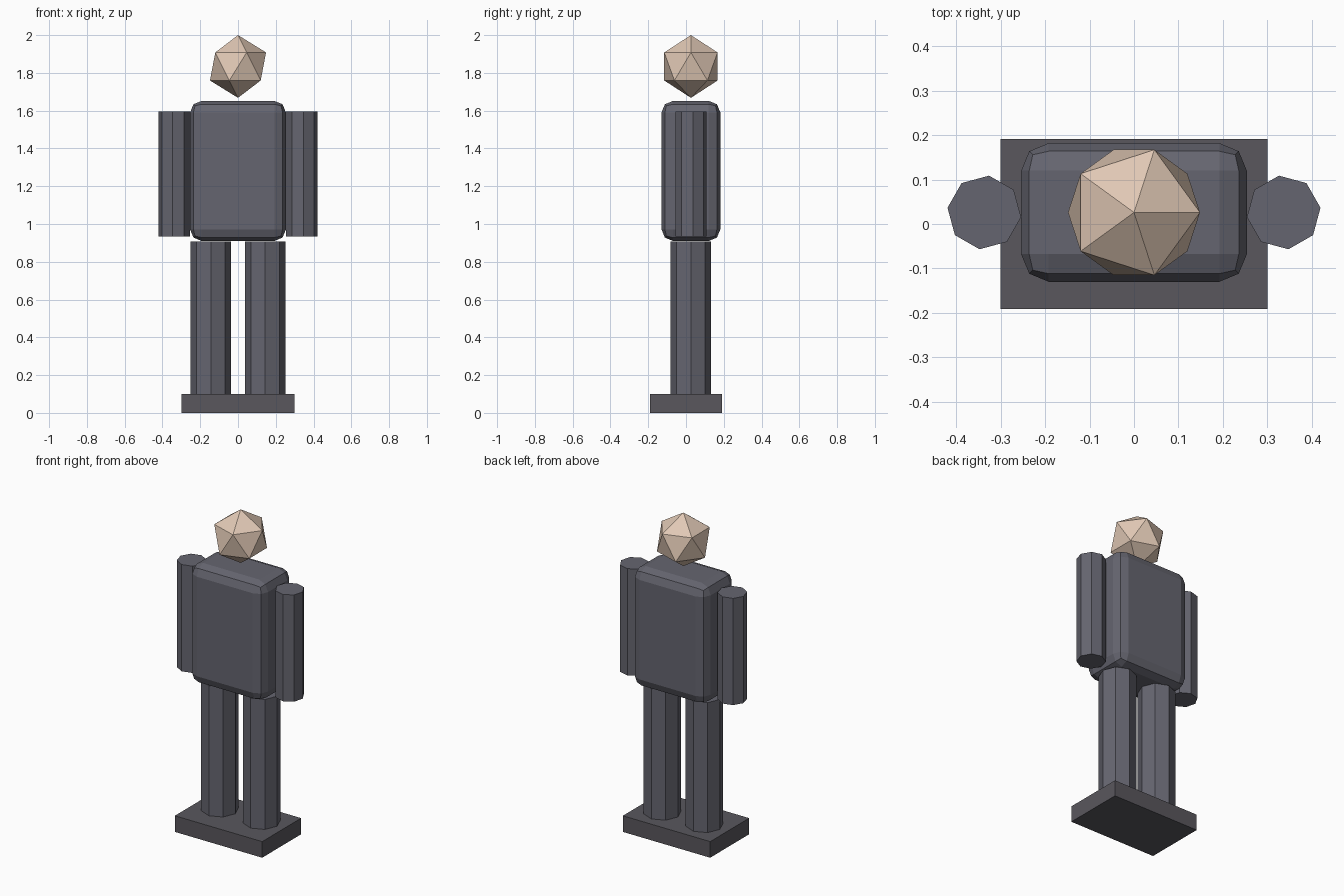
import bpy, math

if "Cube" in bpy.data.objects:
    bpy.data.objects.remove(bpy.data.objects["Cube"])

CY = 0.026  # the figure stands slightly behind the base centre


def material(name, rgb):
    m = bpy.data.materials.new(name)
    m.diffuse_color = (*rgb, 1)
    m.use_nodes = True
    m.node_tree.nodes["Principled BSDF"].inputs["Base Color"].default_value = m.diffuse_color
    return m


cloth = material("cloth", (0.13, 0.13, 0.16))
stone = material("stone", (0.10, 0.095, 0.11))
skin = material("skin", (0.75, 0.58, 0.46))


def finish(name, mat):
    ob = bpy.context.object
    ob.name = name
    ob.data.materials.append(mat)
    return ob


def box(name, size, centre, mat):
    bpy.ops.mesh.primitive_cube_add(size=1, location=centre)
    ob = finish(name, mat)
    ob.scale = size
    bpy.ops.object.transform_apply(location=False, rotation=False, scale=True)
    return ob


def limb(name, x, radius, z0, z1, turn):
    # octagonal prism
    bpy.ops.mesh.primitive_cylinder_add(
        vertices=8, radius=radius, depth=z1 - z0,
        location=(x, CY, (z0 + z1) / 2), rotation=(0, 0, turn))
    return finish(name, cloth)


# Base
box("base", (0.6, 0.382, 0.1), (0, 0, 0.05), stone)

# Torso with rounded edges
torso = box("torso", (0.508, 0.312, 0.742), (0, CY, 1.281), cloth)
bevel = torso.modifiers.new("round_edges", 'BEVEL')
bevel.width = 0.062
bevel.segments = 2

# Legs and arms, mirrored left and right
for side, s in (("left", -1), ("right", 1)):
    limb(side + "_leg", s * 0.144, 0.107, 0.1, 0.907, 0)
    limb(side + "_arm", s * 0.337, 0.0835, 0.933, 1.596, s * math.radians(7.3))

# Head
bpy.ops.mesh.primitive_ico_sphere_add(subdivisions=1, radius=0.166, location=(0, CY, 1.834))
finish("head", skin)
